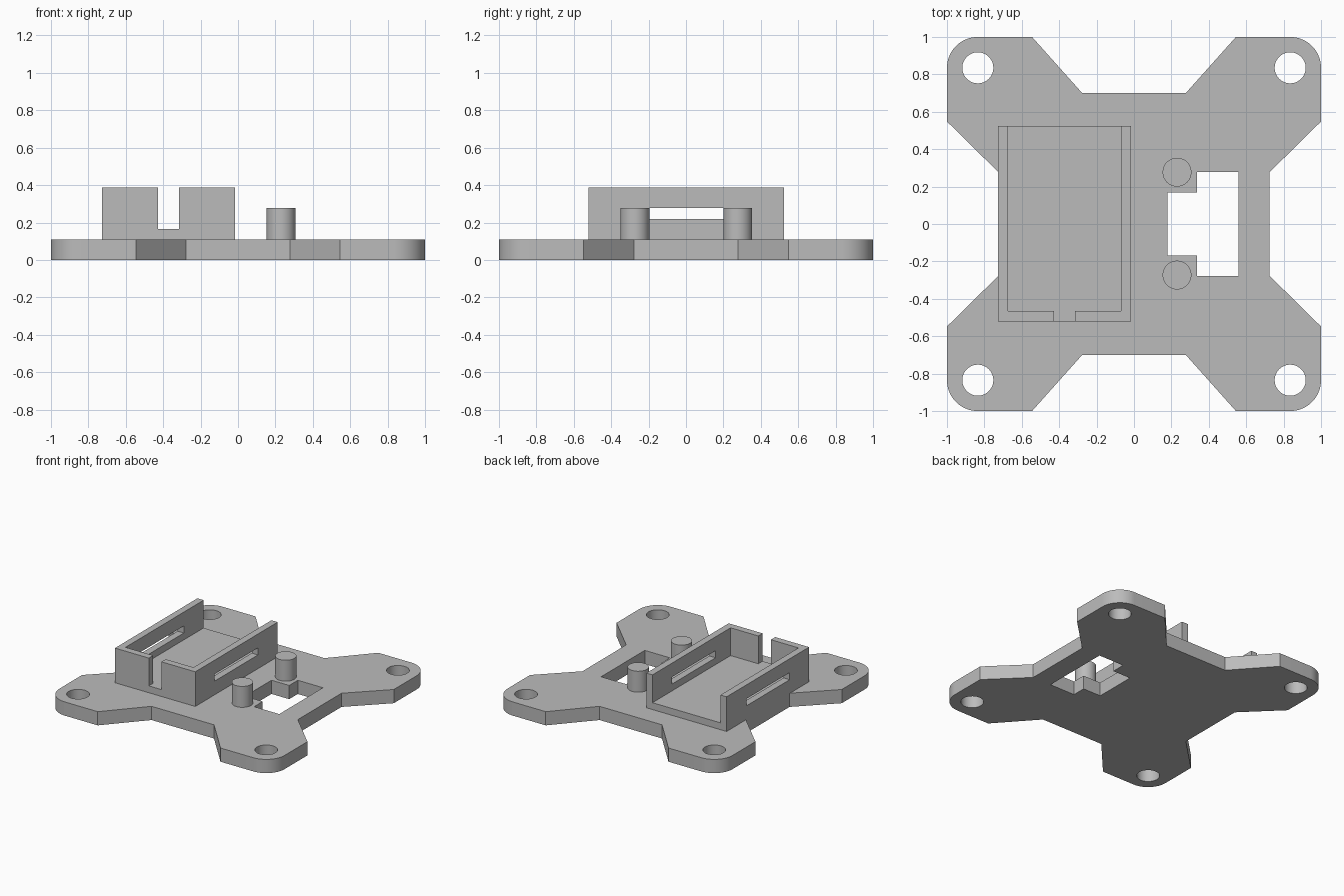
import bpy, bmesh
from math import cos, sin, pi, radians

cube = bpy.data.objects.get("Cube")
if cube:
    bpy.data.objects.remove(cube, do_unlink=True)

grey = bpy.data.materials.new("plain grey")
grey.use_nodes = True
colour = (0.5, 0.5, 0.5, 1)
grey.diffuse_color = colour
grey.node_tree.nodes["Principled BSDF"].inputs["Base Color"].default_value = colour

PLATE_TOP = 0.11
FLOOR = 0.165


def prism(name, outline, z0, z1):
    """Extrude a flat outline between two heights."""
    bm = bmesh.new()
    base = bm.faces.new([bm.verts.new((x, y, z0)) for x, y in outline])
    top = bmesh.ops.extrude_face_region(bm, geom=[base])["geom"]
    bmesh.ops.translate(bm, vec=(0, 0, z1 - z0),
                        verts=[v for v in top if isinstance(v, bmesh.types.BMVert)])
    bmesh.ops.recalc_face_normals(bm, faces=bm.faces)
    mesh = bpy.data.meshes.new(name)
    bm.to_mesh(mesh)
    bm.free()
    mesh.materials.append(grey)
    obj = bpy.data.objects.new(name, mesh)
    bpy.context.collection.objects.link(obj)
    return obj


def arc(cx, cy, r, start, end, steps):
    return [(cx + r * cos(start + (end - start) * i / steps),
             cy + r * sin(start + (end - start) * i / steps)) for i in range(steps + 1)]


def circle(cx, cy, r, sides=48):
    return arc(cx, cy, r, 0, 2 * pi, sides)[:-1]


def rect(x0, x1, y0, y1):
    return [(x0, y0), (x1, y0), (x1, y1), (x0, y1)]


def activate(obj):
    bpy.ops.object.select_all(action="DESELECT")
    obj.select_set(True)
    bpy.context.view_layer.objects.active = obj


def cut(obj, cutter):
    cutter.hide_render = True
    mod = obj.modifiers.new("cut", "BOOLEAN")
    mod.operation, mod.solver, mod.object = "DIFFERENCE", "EXACT", cutter
    activate(obj)
    bpy.ops.object.modifier_apply(modifier=mod.name)
    bpy.data.objects.remove(cutter, do_unlink=True)


def smooth(obj):
    activate(obj)
    bpy.ops.object.shade_smooth_by_angle(angle=radians(30))


# Base plate: one rounded arm, mirrored into four
arm = [(0.725, 0.277), (1, 0.548)] + arc(0.835, 0.835, 0.165, 0, pi / 2, 14) \
    + [(0.545, 1), (0.277, 0.7)]
upper = arm + [(-x, y) for x, y in reversed(arm)]
outline = upper + [(x, -y) for x, y in reversed(upper)]
plate = prism("base_plate", outline, 0, PLATE_TOP)

# Corner screw holes
for sx in (-1, 1):
    for sy in (-1, 1):
        cut(plate, prism("hole_cutter", circle(0.835 * sx, 0.835 * sy, 0.083), -0.1, 0.3))

# Stepped opening through the plate
half = [(0.18, 0.168), (0.337, 0.168), (0.337, 0.277), (0.56, 0.277)]
opening = half + [(x, -y) for x, y in reversed(half)]
cut(plate, prism("opening_cutter", opening, -0.1, 0.3))
smooth(plate)

# Tray, open at the back, with a notch in the front wall
tray = prism("tray", rect(-0.728, -0.015, -0.52, 0.525), PLATE_TOP, 0.388)
cavity = [(-0.673, 0.7), (-0.673, -0.465), (-0.428, -0.465), (-0.428, -0.7),
          (-0.316, -0.7), (-0.316, -0.465), (-0.07, -0.465), (-0.07, 0.7)]
cut(tray, prism("cavity_cutter", cavity, FLOOR, 0.6))

# Long slot through both side walls
cut(tray, prism("slot_cutter", rect(-0.9, 0.1, -0.275, 0.275), 0.22, 0.277))

# Pair of posts beside the opening
for side, y in (("front", -0.273), ("back", 0.277)):
    smooth(prism(side + "_post", circle(0.23, y, 0.077), PLATE_TOP, 0.278))
